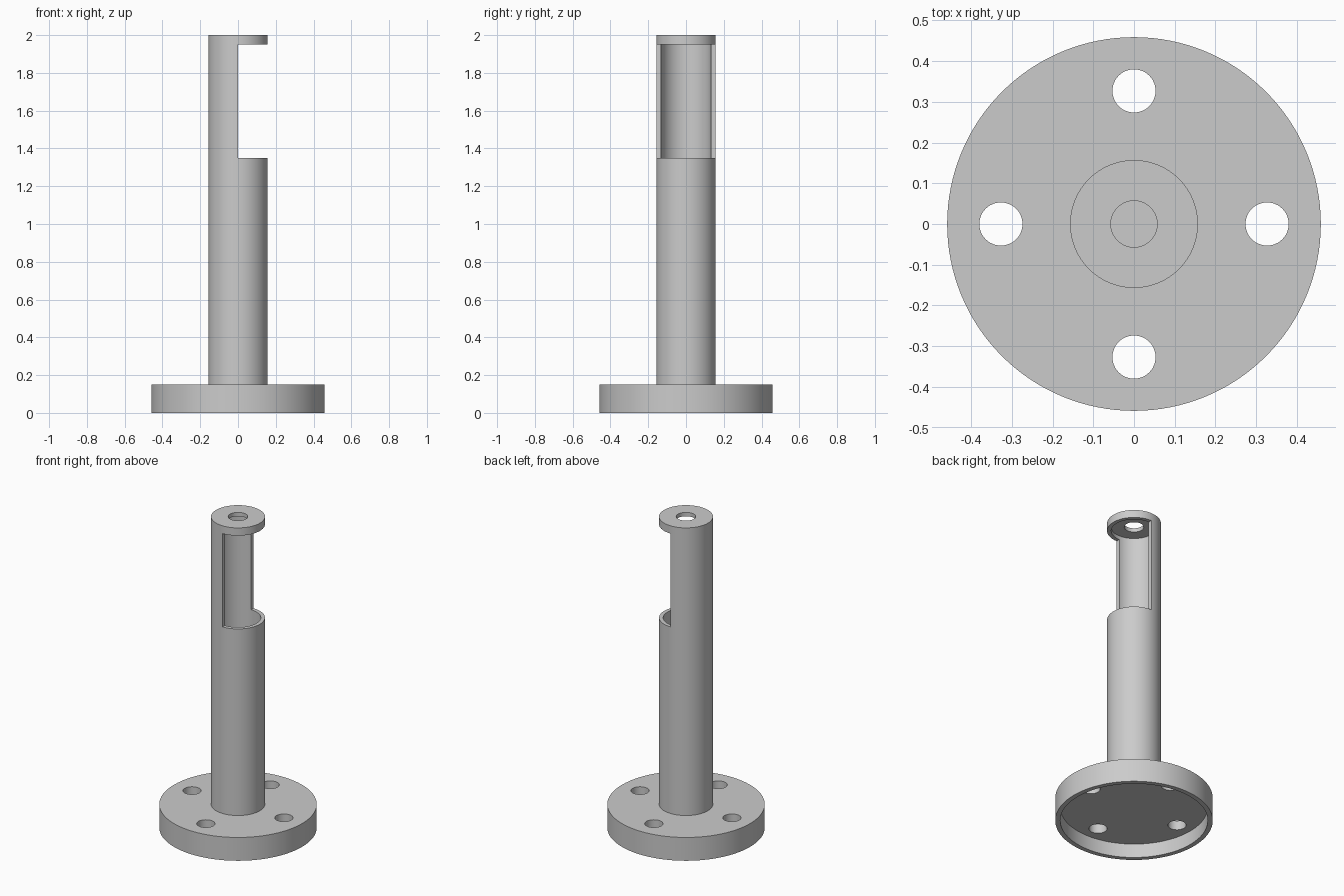
import bpy
import math

default_cube = bpy.data.objects.get("Cube")
if default_cube:
    bpy.data.objects.remove(default_cube, do_unlink=True)

# Single material
grey = bpy.data.materials.new("plain grey")
grey.use_nodes = True
colour = (0.6, 0.6, 0.6, 1)
grey.diffuse_color = colour
grey.node_tree.nodes["Principled BSDF"].inputs["Base Color"].default_value = colour


def cylinder(name, radius, low, high, x=0, y=0, sides=96):
    bpy.ops.mesh.primitive_cylinder_add(
        vertices=sides, radius=radius, depth=high - low,
        location=(x, y, (low + high) / 2))
    obj = bpy.context.object
    obj.name = name
    return obj


def box(name, lo, hi):
    bpy.ops.mesh.primitive_cube_add(
        size=1, location=[(a + b) / 2 for a, b in zip(lo, hi)])
    obj = bpy.context.object
    obj.name = name
    obj.scale = [b - a for a, b in zip(lo, hi)]
    return obj


def cut(target, cutter):
    cutter.hide_render = True
    bpy.context.view_layer.update()
    mod = target.modifiers.new("cut", 'BOOLEAN')
    mod.operation = 'DIFFERENCE'
    mod.solver = 'EXACT'
    mod.object = cutter
    bpy.ops.object.select_all(action='DESELECT')
    bpy.context.view_layer.objects.active = target
    target.select_set(True)
    bpy.ops.object.modifier_apply(modifier=mod.name)
    bpy.data.objects.remove(cutter, do_unlink=True)


def finish(obj):
    obj.data.materials.clear()
    obj.data.materials.append(grey)
    bpy.ops.object.select_all(action='DESELECT')
    bpy.context.view_layer.objects.active = obj
    obj.select_set(True)
    bpy.ops.object.shade_smooth_by_angle(angle=math.radians(30))


# Round base flange, recessed underneath, with four bolt holes
flange = cylinder("base_flange", 0.459, 0, 0.15, sides=128)
cut(flange, cylinder("recess_cutter", 0.43, -0.1, 0.09, sides=128))
for i in range(4):
    a = i * math.pi / 2
    cut(flange, cylinder("bolt_hole_cutter", 0.053, -0.1, 0.3,
                         0.327 * math.cos(a), 0.327 * math.sin(a), 48))
finish(flange)

# Hollow post with a holed roof and a half-round window on the +x side
post = cylinder("hollow_post", 0.157, 0.14, 2)
cut(post, cylinder("bore_cutter", 0.133, 0.1, 1.975))
cut(post, cylinder("roof_hole_cutter", 0.057, 1.9, 2.1, sides=48))
cut(post, box("window_cutter", (0, -0.3, 1.35), (0.3, 0.3, 1.95)))
finish(post)
